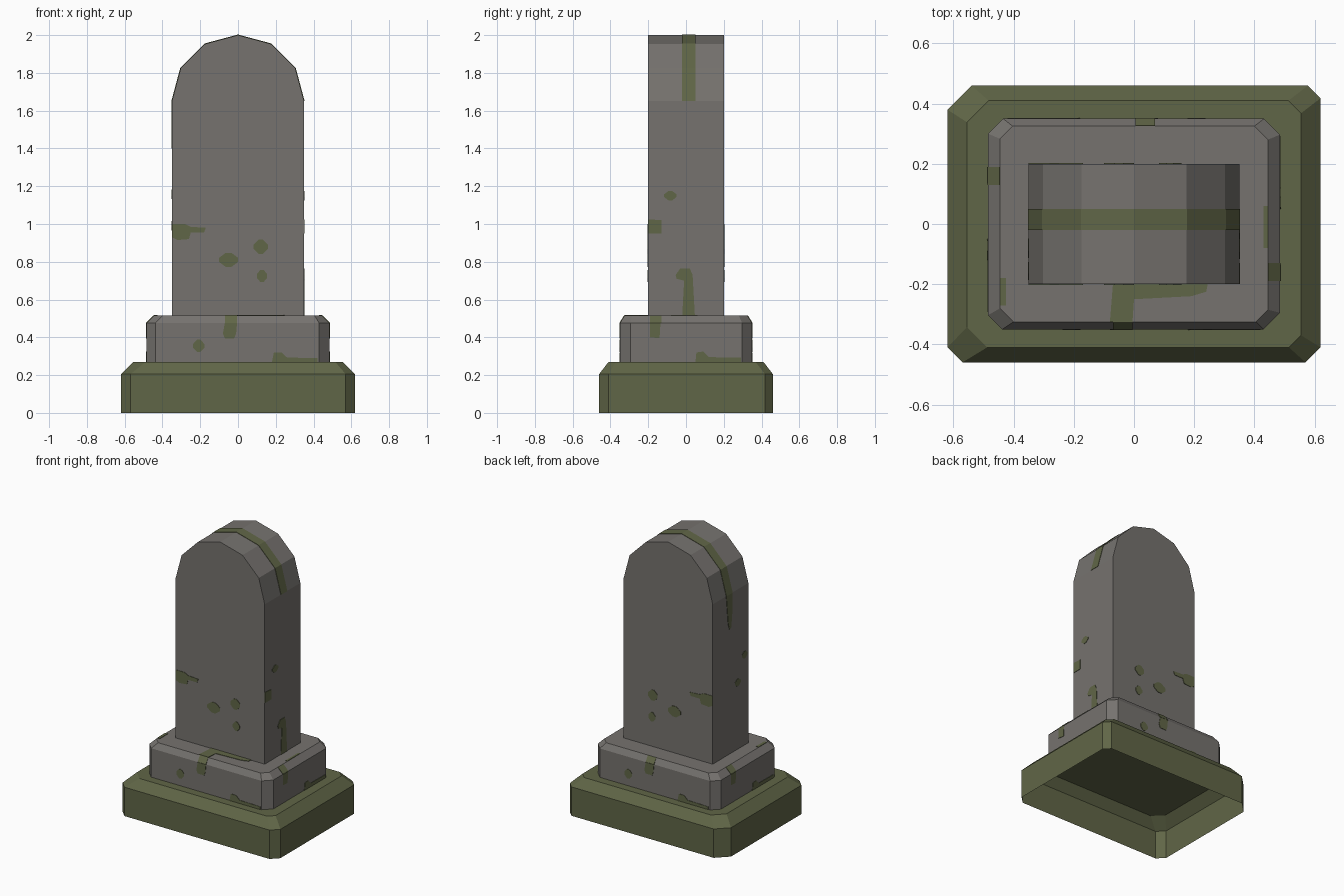
import bpy, bmesh, math
from mathutils import Vector as V

if "Cube" in bpy.data.objects:
    bpy.data.objects.remove(bpy.data.objects["Cube"])


def material(name, rgb):
    m = bpy.data.materials.new(name)
    m.diffuse_color = (*rgb, 1)
    m.use_nodes = True
    m.node_tree.nodes["Principled BSDF"].inputs["Base Color"].default_value = m.diffuse_color
    return m


STONE = material("grey stone", (0.180, 0.170, 0.158))
MOSS = material("moss green", (0.118, 0.133, 0.063))


def finish(bm, name, mat):
    me = bpy.data.meshes.new(name)
    bm.to_mesh(me)
    bm.free()
    me.materials.append(mat)
    ob = bpy.data.objects.new(name, me)
    bpy.context.collection.objects.link(ob)
    return ob


def ring(bm, hx, hy, z, cuts):
    """Rectangle with chamfered corners, counter-clockwise from front left."""
    bl, br, tr, tl = cuts
    pts = [(-hx, -hy + bl), (-hx + bl, -hy), (hx - br, -hy), (hx, -hy + br),
           (hx, hy - tr), (hx - tr, hy), (-hx + tl, hy), (-hx, hy - tl)]
    return [bm.verts.new((x, y, z)) for x, y in pts]


def tier(name, mat, levels):
    """Plinth tier: stacked rings, capped on top, open below."""
    bm = bmesh.new()
    rings = [ring(bm, *lv) for lv in levels]
    for a, b in zip(rings, rings[1:]):
        for i in range(8):
            j = (i + 1) % 8
            bm.faces.new((a[i], a[j], b[j], b[i]))
    bm.faces.new(rings[-1])
    return finish(bm, name, mat)


def prism(bm, pts, o, u, v, d0, d1):
    """Extrude a 2D outline lying in the plane (o, u, v) from d0 to d1."""
    o, u, v = V(o), V(u).normalized(), V(v).normalized()
    n = u.cross(v)
    lo, hi = [[bm.verts.new(o + u * p + v * q + n * d) for p, q in pts] for d in (d0, d1)]
    k = len(pts)
    faces = [bm.faces.new(hi), bm.faces.new(lo[::-1])]
    for i in range(k):
        j = (i + 1) % k
        faces.append(bm.faces.new((lo[i], lo[j], hi[j], hi[i])))
    bmesh.ops.recalc_face_normals(bm, faces=faces)


def box(x0, x1, y0, y1):
    return [(x0, y0), (x1, y0), (x1, y1), (x0, y1)]


def blob(x, y, w, h):
    c = 0.3
    return [(x + w * s / 2, y + h * t / 2) for s, t in
            ((-1, -c), (-c, -1), (c, -1), (1, -c), (1, c), (c, 1), (-c, 1), (-1, c))]


# plinth tiers
BASE, TOP = (.05, .05, .042, .08), (.067, .04, .042, .072)
tier("mossy_base", MOSS, [(.62, .46, 0, BASE), (.62, .46, .205, BASE), (.555, .41, .27, TOP)])
MID = (.047, .055, .053, .05)
tier("plinth_block", STONE, [(.485, .35, .27, MID), (.485, .35, .475, MID),
                             (.445, .325, .515, (.045, .04, .045, .042))])


# upright slab with a six-sided arch
def arch(r):
    return [(r * math.cos(math.radians(a)), 1.65 + r * math.sin(math.radians(a)))
            for a in range(0, 181, 30)]


X, Y, Z = (1, 0, 0), (0, 1, 0), (0, 0, 1)
bm = bmesh.new()
prism(bm, [(-.35, .513), (.35, .513)] + arch(.35), (0, 0, 0), X, Z, -.2, .2)
finish(bm, "headstone_slab", STONE)

# moss running over the arch and down the left side
bm = bmesh.new()
prism(bm, arch(.353) + arch(.349)[::-1], (0, 0, 0), X, Z, -.05, .02)
prism(bm, [(-.05, 1.65), (-.03, 1.45), (-.015, 1.40), (.005, 1.41), (.015, 1.5), (.02, 1.65)],
      (-.35, 0, 0), (0, -1, 0), Z, -.001, .003)
finish(bm, "moss_stripe", MOSS)

# moss patches on the slab; the front ones repeat on the back at the same x
bm = bmesh.new()
front = [blob(-.05, .81, .1, .075), blob(.12, .88, .075, .075), blob(.127, .725, .055, .065),
         [(-.35, .93), (-.32, .915), (-.26, .92), (-.25, .955), (-.18, .955), (-.17, .98),
          (-.25, .985), (-.28, 1.0), (-.35, 1.0)]]
for outline in front:
    prism(bm, outline, (0, -.2, 0), X, Z, -.001, .003)
    prism(bm, [(-x, z) for x, z in outline], (0, .2, 0), (-1, 0, 0), Z, -.001, .003)
for outline in (blob(-.083, 1.15, .065, .05),
                [(-.2, .95), (-.13, .95), (-.13, 1.02), (-.2, 1.025)],
                [(-.02, .515), (.047, .515), (.035, .73), (.02, .765), (-.03, .765),
                 (-.055, .73), (-.05, .71), (-.01, .70)]):
    prism(bm, outline, (.35, 0, 0), Y, Z, -.001, .003)
for outline in (blob(.156, 1.157, .06, .05), blob(.08, .99, .065, .05)):
    prism(bm, outline, (-.35, 0, 0), (0, -1, 0), Z, -.001, .003)
finish(bm, "slab_moss_patches", MOSS)

# moss patches on the plinth block, repeated with a half turn for back and left
bm = bmesh.new()
for s in (1, -1):
    fx, fy = (s, 0, 0), (0, s, 0)
    for outline in ([(-.08, .42), (-.07, .395), (-.02, .395), (-.01, .42), (-.005, .475), (-.07, .475)],
                    blob(-.208, .355, .06, .065),
                    [(.18, .27), (.42, .27), (.42, .29), (.26, .293), (.23, .32), (.19, .32)]):
        prism(bm, outline, (0, -.35 * s, 0), fx, Z, -.001, .003)
    prism(bm, box(-.07, -.005, 0, .047), (0, -.35 * s, .475), fx, (0, .025 * s, .04), -.001, .003)
    for outline in ([(-.19, .40), (-.14, .395), (-.135, .475), (-.19, .475)],
                    [(.05, .27), (.29, .27), (.29, .293), (.12, .295), (.09, .325), (.055, .32)]):
        prism(bm, outline, (.485 * s, 0, 0), fy, Z, -.001, .003)
    prism(bm, box(-.19, -.13, 0, .056), (.485 * s, 0, .475), fy, (-.04 * s, 0, .04), -.001, .003)
for outline in ([(-.08, -.325), (-.005, -.325), (0, -.25), (.19, -.24), (.24, -.225), (.245, -.2), (-.07, -.2)],
                box(.43, .445, -.08, .06), box(-.445, -.425, -.27, -.18)):
    prism(bm, outline, (0, 0, .515), X, Y, -.001, .003)
finish(bm, "plinth_moss_patches", MOSS)
